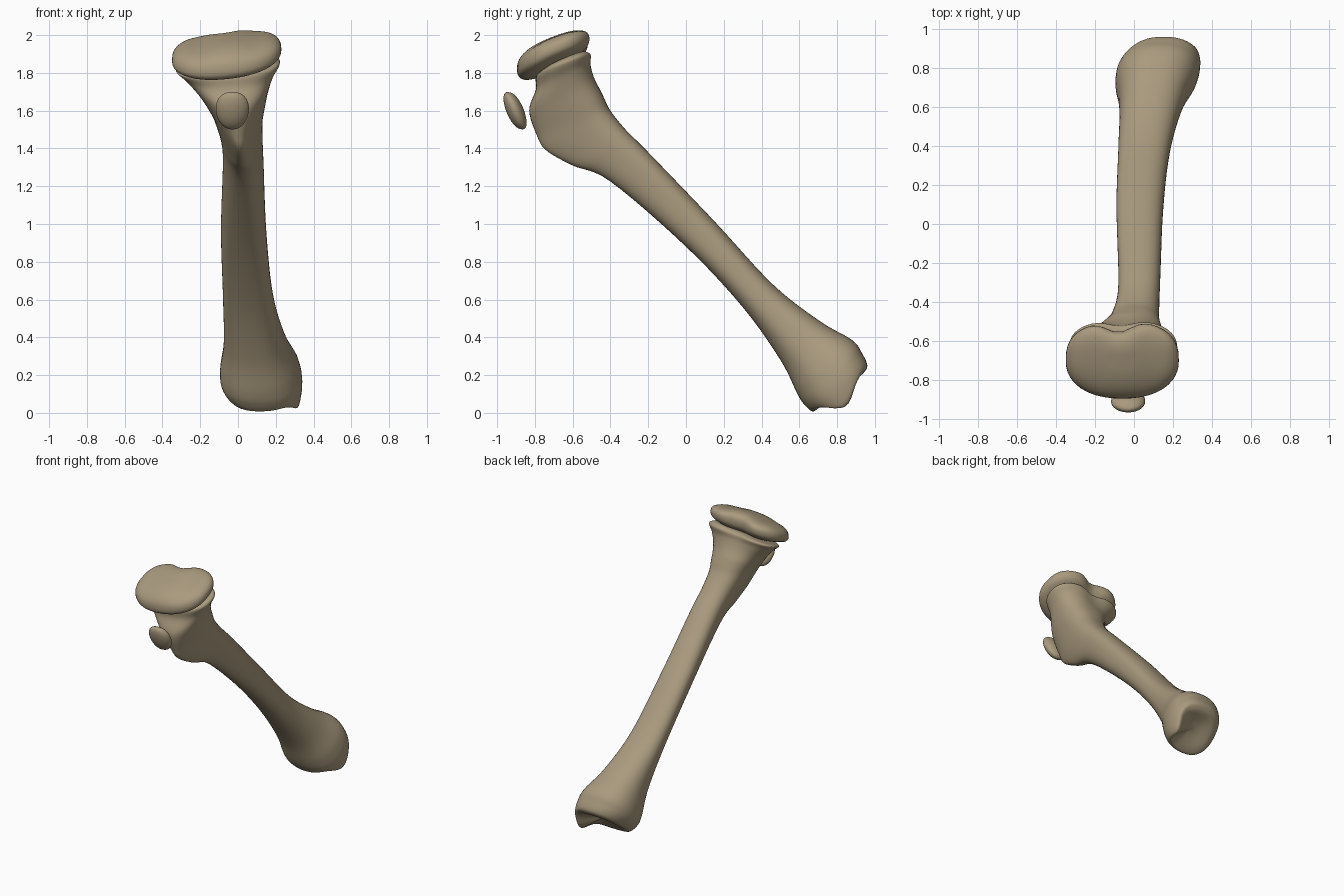
import bpy, bmesh, math
from mathutils import Vector

if "Cube" in bpy.data.objects:
    bpy.data.objects.remove(bpy.data.objects["Cube"])

bone = bpy.data.materials.new("bone_tan")
bone.diffuse_color = (0.40, 0.325, 0.21, 1)
bone.use_nodes = True
bone.node_tree.nodes["Principled BSDF"].inputs["Base Color"].default_value = bone.diffuse_color
N = 48


def spow(v, e):
    return math.copysign(abs(v) ** e, v)


def bump(v, centre, width):
    return math.exp(-((v - centre) / width) ** 2)


def mean(ring):
    return sum(ring, Vector()) / len(ring)


def loft(name, rings):
    # skin a list of rings and close both ends with a centre point
    bm = bmesh.new()
    vr = [[bm.verts.new(p) for p in r] for r in rings]
    for a, b in zip(vr, vr[1:]):
        for i in range(N):
            j = (i + 1) % N
            bm.faces.new((a[i], a[j], b[j], b[i]))
    for ring, pts in ((vr[0], rings[0]), (vr[-1], rings[-1])):
        c = bm.verts.new(mean(pts))
        for i in range(N):
            bm.faces.new((ring[i], ring[(i + 1) % N], c))
    bmesh.ops.recalc_face_normals(bm, faces=bm.faces)
    me = bpy.data.meshes.new(name)
    bm.to_mesh(me)
    bm.free()
    ob = bpy.data.objects.new(name, me)
    bpy.context.collection.objects.link(ob)
    me.materials.append(bone)
    me.polygons.foreach_set("use_smooth", [True] * len(me.polygons))


# shaft sections: front y,z | back y,z | x left, right
S = [
    (-.765, 1.80, -.515, 1.905, -.29, .185),
    (-.795, 1.775, -.492, 1.89, -.33, .222),
    (-.795, 1.71, -.495, 1.84, -.285, .19),
    (-.83, 1.60, -.475, 1.76, -.215, .16),
    (-.79, 1.47, -.435, 1.67, -.15, .14),
    (-.74, 1.39, -.40, 1.60, -.12, .13),
    (-.60, 1.31, -.32, 1.50, -.09, .13),
    (-.40, 1.225, -.20, 1.38, -.08, .135),
    (.00, .88, .15, 1.015, -.09, .15),
    (.30, .56, .46, .68, -.08, .185),
    (.50, .28, .71, .485, -.075, .25),
    (.59, .10, .88, .385, -.095, .32),
    (.63, .04, .935, .31, -.085, .34),
    (.67, .008, .96, .25, -.045, .33),
    (.70, .025, .94, .21, -.01, .30),
]


def catmull(p, q, r, s, t):
    return [.5 * (2 * b + (c - a) * t + (2 * a - 5 * b + 4 * c - d) * t * t
                  + (3 * b - a - 3 * c + d) * t ** 3) for a, b, c, d in zip(p, q, r, s)]


def section(row, f):
    ay, az, by, bz, xl, xr = row
    top = max(0, 1 - f / 3.5)
    narrow = .67 * bump(f, 5, 2.8)      # front narrows into a ridge
    ridge_x = -.05 + .012 * f
    raw = []
    for i in range(N):
        a = 2 * math.pi * i / N
        w = (1 + spow(math.cos(a), .85)) / 2
        raw.append(((xl + xr) / 2 * (1 - w * w) + ridge_x * w * w
                    + (xr - xl) / 2 * spow(math.sin(a), .85) * (1 - narrow * w), w))
    lo, hi = min(r[0] for r in raw), max(r[0] for r in raw)
    out = []
    for x, w in raw:
        x = xl + (x - lo) / (hi - lo) * (xr - xl)
        m = w + .16 * top * bump(x, -.07, .09) * max(0, 1 - 2 * w)
        y, z = by + (ay - by) * m, bz + (az - bz) * m + .12 * top * (x + .05)
        # ankle knob on the outer side of the lower end
        push = .085 * max(0, min(1, (f - 11) / 2)) * bump(x, .31, .055) * bump(w, .55, .28)
        out.append(Vector((x, y + .5 * push, z - .85 * push)))
    return out


rings = []
last = len(S) - 1
for i in range(last):
    p, s = S[max(i - 1, 0)], S[min(i + 2, last)]
    for j in range(6):
        rings.append(section(catmull(p, S[i], S[i + 1], s, j / 6), i + j / 6))
rings.append(section(S[-1], last))
# hollow joint surface at the lower end, domed upper end
low, high = rings[-1], rings[0]
cl, ch = mean(low), mean(high)
for sc in (.8, .5, .25):
    rings.append([cl + (q - cl) * sc + Vector((0, -.65, .75)) * .045 * (1 - sc) for q in low])
    rings.insert(0, [ch + (q - ch) * sc + Vector((0, -.35, .93)) * .02 * (1 - sc) for q in high])
loft("shin_bone_shaft", rings)


# kidney-shaped growth cap on the upper end
def cap_ring(s, h):
    out = []
    for i in range(N):
        a = 2 * math.pi * i / N
        x = -.06 + .29 * s * spow(math.cos(a), .9)
        sn = math.sin(a)
        y = -.70 + s * (.205 * spow(sn, .75) if sn > 0 else .195 * spow(sn, .9))
        if sn > 0:
            y -= .06 * s * sn * bump(x, -.08, .09)
        z = 1.895 + .38 * (y + .70) + .10 * (x + .06)
        if h > 0:
            # shallow dishes either side of a central rise
            z += h * .095 * (1 - .12 * bump(abs(x + .06), .15, .07))
        else:
            z += h * (.075 - .12 * min(0, y + .70))
        out.append(Vector((x, y, z)))
    return out


angles = [math.pi * i / 24 for i in range(1, 24)]
loft("knee_growth_cap", [cap_ring(math.sin(t) ** .75, spow(math.cos(t), .8)) for t in angles])

# small separate bone in front of the ridge
nub = []
for t in angles:
    h, r = math.cos(t), math.sin(t) ** .85
    ring = []
    for j in range(N):
        a = 2 * math.pi * j / N
        ring.append(Vector((-.03 + r * .087 * math.cos(a) * (1 + .1 * h),
                            -.905 - .03 * h + r * .052 * math.sin(a),
                            1.60 + .098 * h - r * .012 * math.sin(a))))
    nub.append(ring)
loft("front_bone_nub", nub)
